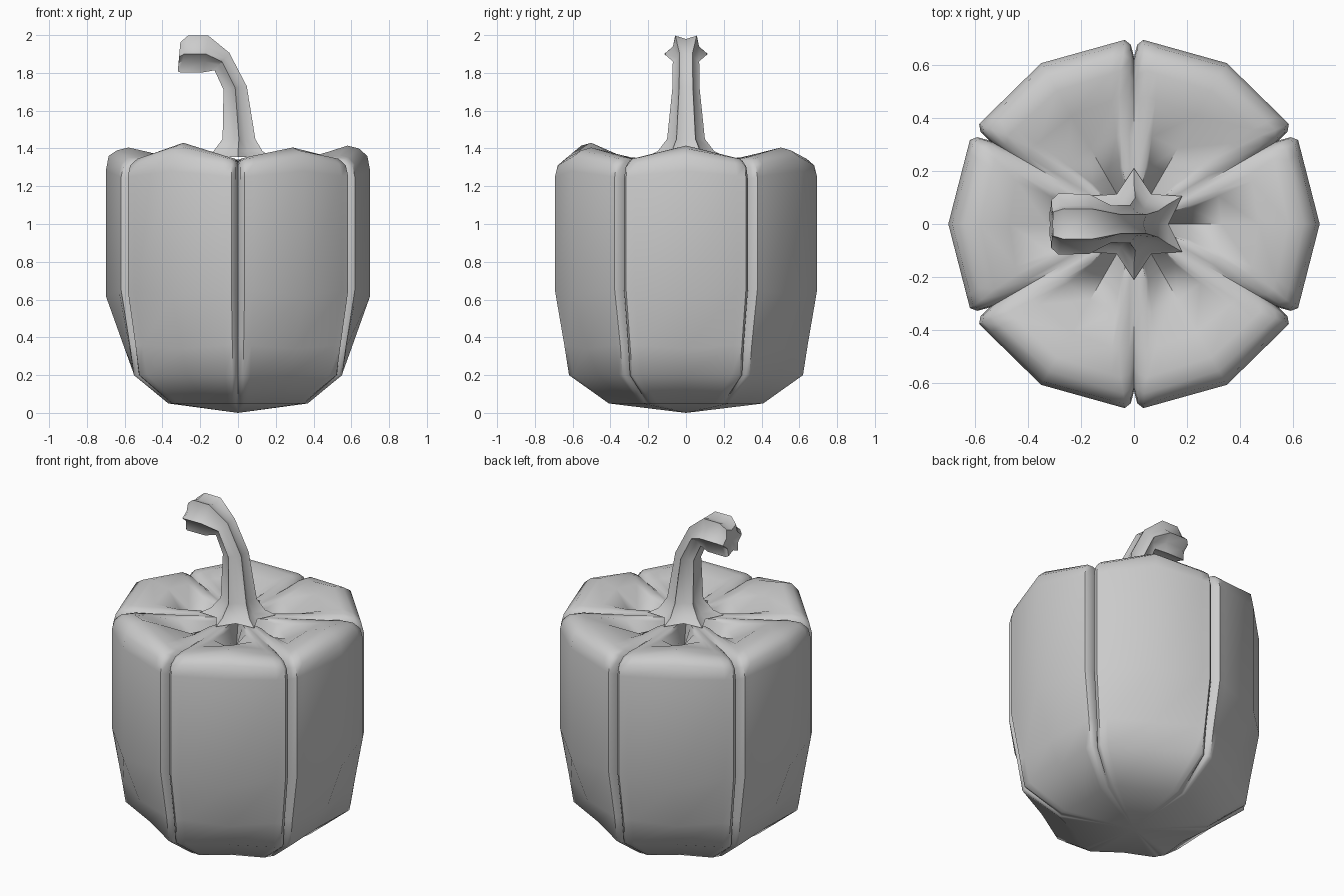
import bpy, bmesh
from math import sin, cos, radians, degrees, pi
from mathutils import Vector

if "Cube" in bpy.data.objects:
    bpy.data.objects.remove(bpy.data.objects["Cube"])


def loft(name, rings, start, end, angle):
    """Skin closed rings of points; close each end to a single point."""
    bm = bmesh.new()
    loops = [[bm.verts.new(p) for p in ring] for ring in rings]
    n = len(loops[0])
    for a, b in zip(loops, loops[1:]):
        for i in range(n):
            j = (i + 1) % n
            bm.faces.new((a[i], a[j], b[j], b[i]))
    for loop, tip in ((loops[0], start), (loops[-1], end)):
        v = bm.verts.new(tip)
        for i in range(n):
            bm.faces.new((loop[i], loop[(i + 1) % n], v))
    bmesh.ops.recalc_face_normals(bm, faces=bm.faces)
    me = bpy.data.meshes.new(name)
    bm.to_mesh(me)
    bm.free()
    ob = bpy.data.objects.new(name, me)
    bpy.context.collection.objects.link(ob)
    bpy.context.view_layer.objects.active = ob
    ob.select_set(True)
    bpy.ops.object.shade_smooth_by_angle(angle=radians(angle))
    ob.select_set(False)
    return ob


def polar(r, deg, z):
    return Vector((r * cos(radians(deg)), r * sin(radians(deg)), z))


# Pepper body: six lobes; each row gives lobe middle (r, z), lobe edge (r, z),
# groove (r, z) and half width of the groove
rows = [
    (.35, .05, .41, .05, .405, .05, .03),
    (.54, .20, .62, .20, .59, .20, .03),
    (.60, .34, .645, .36, .59, .36, .03),
    (.70, .62, .695, .65, .63, .65, .035),
    (.70, 1.28, .695, 1.25, .63, 1.22, .035),
    (.685, 1.36, .68, 1.31, .615, 1.28, .035),
    (.64, 1.40, .64, 1.345, .58, 1.31, .04),
    (.58, 1.415, .58, 1.355, .53, 1.325, .05),
    (.47, 1.38, .48, 1.35, .45, 1.33, .055),
    (.33, 1.29, .34, 1.345, .32, 1.335, .05),
    (.20, 1.22, .22, 1.345, .20, 1.34, .045),
    (.10, 1.20, .12, 1.34, .11, 1.34, .025),
]
lobe_lift = [0, -.01, -.01, -.01, .015, -.01]


def body_ring(rc, zc, re, ze, rg, zg, w):
    ring = []
    for k in range(6):
        a = 60 * k
        lift = lobe_lift[k] if zc > 1.38 else 0
        half = 30 - degrees(w / re)
        mid = polar(rc, a, zc + lift)
        e0, e1 = polar(re, a - half, ze), polar(re, a + half, ze)
        rs, zs = re - .3 * (re - rg), ze - .3 * (ze - zg)
        side = 30 - (30 - half) * .35
        ring += [polar(rg, a - 30, zg), polar(rs, a - side, zs), e0,
                 e0.lerp(mid, .15), mid, e1.lerp(mid, .15), e1,
                 polar(rs, a + side, zs)]
    return ring


loft("pepper_body", [body_ring(*r) for r in rows], (0, 0, 0), (0, 0, 1.3), 50)

# Ribbed stem: centre x, z, lean toward -x, ridge radius, valley radius
path = [
    (0, 1.355, 0, .21, .13),
    (0, 1.385, 0, .15, .10),
    (.005, 1.45, 0, .10, .065),
    (-.015, 1.72, 8, .072, .05),
    (-.085, 1.86, 50, .07, .05),
    (-.17, 1.90, 82, .113, .08),
    (-.285, 1.90, 78, .115, .08),
    (-.312, 1.885, 85, .09, .06),
]


def stem_ring(x, z, lean, ridge, valley):
    t = radians(lean)
    u = Vector((cos(t), 0, sin(t)))
    v = Vector((0, 1, 0))
    c = Vector((x, 0, z))
    return [c + (v * cos(i * pi / 6) + u * sin(i * pi / 6)) *
            (valley if i % 2 else ridge) for i in range(12)]


loft("stem", [stem_ring(*p) for p in path], (0, 0, 1.36), (-.30, 0, 1.885), 45)
